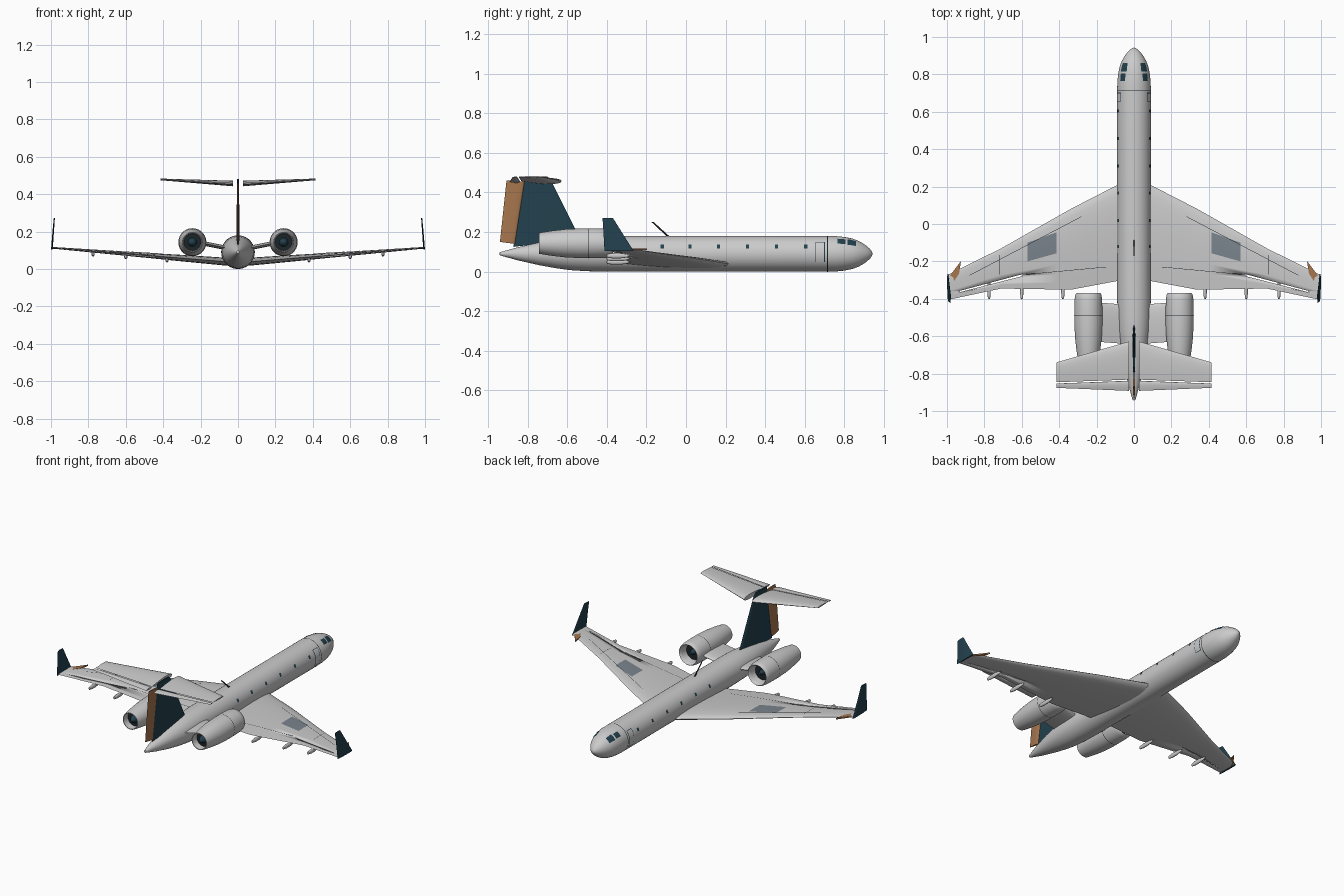
import bpy, bmesh, math
from mathutils import Vector as V

if "Cube" in bpy.data.objects:
    bpy.data.objects.remove(bpy.data.objects["Cube"])

ZC = 0.09  # fuselage axis height


def mat(name, rgb):
    m = bpy.data.materials.new(name)
    m.diffuse_color = (*rgb, 1)
    m.use_nodes = True
    m.node_tree.nodes["Principled BSDF"].inputs["Base Color"].default_value = m.diffuse_color
    return m


BLUE = mat("deep_blue", (0.016, 0.052, 0.075))
ORANGE = mat("copper", (0.38, 0.18, 0.075))
DARK = mat("dark", (0.012, 0.018, 0.022))
PANEL = mat("panel_grey", (0.2, 0.235, 0.27))


def make(name, verts, faces, material=None, mirror=False, smooth=35):
    bm = bmesh.new()
    vs = [bm.verts.new(v) for v in verts]
    for f in faces:
        bm.faces.new([vs[i] for i in f])
    bmesh.ops.remove_doubles(bm, verts=bm.verts, dist=1e-5)
    bmesh.ops.recalc_face_normals(bm, faces=bm.faces)
    me = bpy.data.meshes.new(name)
    bm.to_mesh(me)
    bm.free()
    ob = bpy.data.objects.new(name, me)
    bpy.context.collection.objects.link(ob)
    if material:
        me.materials.append(material)
    bpy.ops.object.select_all(action='DESELECT')
    ob.select_set(True)
    bpy.context.view_layer.objects.active = ob
    bpy.ops.object.shade_smooth_by_angle(angle=math.radians(smooth))
    if mirror:
        ob.modifiers.new("Mirror", 'MIRROR').use_mirror_merge = False
    return ob


def grid_faces(rows, n, wrap):
    return [(i * n + j, i * n + (j + 1) % n, (i + 1) * n + (j + 1) % n, (i + 1) * n + j)
            for i in range(rows - 1) for j in range(n if wrap else n - 1)]


def lathe(name, prof, cx=0, cz=ZC, seg=40, **kw):
    """Revolve (radius, y) points around a lengthwise axis."""
    vs = [(cx + r * math.cos(2 * math.pi * k / seg), y, cz + r * math.sin(2 * math.pi * k / seg))
          for r, y in prof for k in range(seg)]
    return make(name, vs, grid_faces(len(prof), seg, True), **kw)


def half_thick(u):
    return 5 * (.2969 * u ** .5 - .126 * u - .3516 * u * u + .2843 * u ** 3 - .1036 * u ** 4)


def foil(name, sections, n, **kw):
    """Loft an airfoil through (leading point, trailing point, thickness)."""
    us = [(1 - math.cos(math.pi * k / 10)) / 2 for k in range(11)]
    loop = [(u, 1) for u in us] + [(u, -1) for u in us[-1:0:-1]]
    vs = [V(a).lerp(V(b), u) + V(n) * (s * t * half_thick(u)) for a, b, t in sections for u, s in loop]
    m = len(loop)
    faces = grid_faces(len(sections), m, True)
    faces += [tuple(range(m)), tuple(range(len(vs) - m, len(vs)))]
    return make(name, vs, faces, **kw)


def prism(name, pts, z0, z1, **kw):
    k = len(pts)
    vs = [(x, y, z) for z in (z0, z1) for x, y in pts]
    return make(name, vs, grid_faces(2, k, True) + [tuple(range(k)), tuple(range(k, 2 * k))], **kw)


def interp(table, x, col):
    for a, b in zip(table, table[1:]):
        if a[0] <= x <= b[0]:
            return a[col] + (b[col] - a[col]) * (x - a[0]) / (b[0] - a[0])
    return table[-1][col]


# Fuselage: (y, radius)
BODY = [(-.943, 0), (-.94, .008), (-.85, .033), (-.74, .058), (-.65, .074), (-.58, .083), (-.5, .088),
        (-.4, .09), (.72, .09), (.76, .089), (.80, .085), (.84, .077), (.87, .066), (.895, .052),
        (.915, .038), (.93, .024), (.94, .01), (.943, 0)]
lathe("fuselage", [(r, y) for y, r in BODY])


def skin(name, y0, y1, a0, a1, material=None, off=.0015, mirror=True):
    """Thin panel following the fuselage surface (angles in degrees from the side)."""
    ny, na = 4, max(5, int(abs(a1 - a0) / 6))
    vs = []
    for i in range(ny + 1):
        y = y0 + (y1 - y0) * i / ny
        r = interp(BODY, y, 1) + off
        for j in range(na + 1):
            a = math.radians(a0 + (a1 - a0) * j / na)
            vs.append((r * math.cos(a), y, ZC + r * math.sin(a)))
    return make(name, vs, grid_faces(ny + 1, na + 1, False), material=material, mirror=mirror)


# Cabin windows, doors, cockpit glass, seam
for i, y in enumerate((-.12, .02, .165, .31, .457, .605)):
    skin(f"cabin_window_{i}", y - .008, y + .008, 17, 30, BLUE)
skin("door_frame", .654, .702, -28, 41, BLUE, .001)
skin("door", .658, .698, -26, 39, None, .002)
skin("side_glass", .765, .805, 35, 58, BLUE)
skin("windshield", .815, .86, 33, 62, BLUE)
skin("nose_seam", .713, .717, 0, 360, DARK, .001, mirror=False)

# Main wing: (x, leading y, trailing y, thickness)
WING = [(0, .25, -.30, .042), (.09, .208, -.305, .042), (.33, .085, -.35, .034), (.41, .04, -.35, .03),
        (.71, -.13, -.345, .019), (.992, -.27, -.405, .009)]


def wing_z(x):
    return .034 + .08 * x


wing = foil("main_wing", [((x, a, wing_z(x)), (x, b, wing_z(x)), t) for x, a, b, t in WING], (0, 0, 1))
# Aileron slot cut through the wing
cutter = prism("slot_cutter", [(.595, -.268), (.93, -.357), (.93, -.364), (.595, -.278)], -.1, .3)
cutter.hide_render = True
mod = wing.modifiers.new("Slot", 'BOOLEAN')
mod.operation, mod.object = 'DIFFERENCE', cutter
bpy.context.view_layer.objects.active = wing
bpy.ops.object.modifier_apply(modifier="Slot")
bpy.data.objects.remove(cutter)
wing.modifiers.new("Mirror", 'MIRROR').use_mirror_merge = False


def wing_patch(name, p, material, n=5):
    """Quad panel (inner front, outer front, outer rear, inner rear) on the wing top."""
    p = [V(q) for q in p]
    vs = []
    for i in range(n + 1):
        for j in range(n + 1):
            q = p[0].lerp(p[1], i / n).lerp(p[3].lerp(p[2], i / n), j / n)
            le, te, t = (interp(WING, q.x, c) for c in (1, 2, 3))
            u = min(max((q.y - le) / (te - le), 0), 1)
            vs.append((q.x, q.y, wing_z(q.x) + t * half_thick(u) + .0012))
    make(name, vs, grid_faces(n + 1, n + 1, False), material=material, mirror=True)


wing_patch("wing_panel", [(.415, -.045), (.57, -.10), (.57, -.20), (.415, -.157)], PANEL)
for i, (a, b) in enumerate([((.28, .04), (.88, -.275)), ((.72, -.165), (.72, -.27)), ((.15, -.23), (.58, -.27))]):
    d = V((b[1] - a[1], a[0] - b[0])).normalized() * .0012
    wing_patch(f"wing_seam_{i}", [V(a) - d, V(b) - d, V(b) + d, V(a) + d], DARK)

# Flap track pods
for i, x in enumerate((.38, .6, .775)):
    prof = [(0, -.403), (.006, -.398), (.009, -.37), (.009, -.335), (.006, -.30), (0, -.275)]
    pod = lathe(f"flap_pod_{i}", prof, x, 0, 12, mirror=True)
    for v in pod.data.vertices:
        v.co.z = v.co.z * 1.5 + wing_z(x) - .016

# Winglets with copper roots
foil("winglet", [((.995, -.265, .105), (.995, -.412, .105), .009),
                 ((.988, -.325, .20), (.988, -.417, .20), .008),
                 ((.982, -.37, .272), (.982, -.422, .272), .006)], (1, 0, 0), material=BLUE, mirror=True)
prism("winglet_root", [(.925, -.198), (.994, -.29), (.965, -.31), (.935, -.265)], .108, .116,
      material=ORANGE, mirror=True)

# Engines: nacelle, fan, spinner, exhaust
EX, EZ = .244, .143
lathe("nacelle", [(.05, -.43), (.055, -.39), (.06, -.374), (.064, -.37), (.069, -.376), (.073, -.40), (.075, -.46),
                  (.075, -.53), (.071, -.61), (.063, -.68), (.053, -.742), (.049, -.742), (.045, -.69)],
      EX, EZ, mirror=True)
lathe("fan_disc", [(0, -.425), (.052, -.425)], EX, EZ, material=DARK, mirror=True)
lathe("spinner", [(0, -.39), (.008, -.396), (.017, -.424)], EX, EZ, 24, material=BLUE, mirror=True)
lathe("exhaust_disc", [(0, -.70), (.0475, -.70)], EX, EZ, material=DARK, mirror=True)
lathe("exhaust_cone", [(.024, -.70), (.016, -.72), (0, -.738)], EX, EZ, 24, material=BLUE, mirror=True)
lathe("nacelle_seam", [(.0756, -.489), (.0756, -.492)], EX, EZ, material=DARK, mirror=True)
foil("pylon", [((.06, -.43, .112), (.06, -.64, .112), .024), ((.19, -.42, .138), (.19, -.63, .138), .024)],
     (0, 0, 1), mirror=True)

# Vertical tail and rudder
foil("tail_fin", [((0, -.535, .165), (0, -.872, .125), .016), ((0, -.68, .455), (0, -.82, .455), .012),
                  ((0, -.70, .48), (0, -.817, .48), .01)], (1, 0, 0), material=BLUE)
foil("rudder", [((0, -.865, .14), (0, -.94, .15), .012), ((0, -.816, .455), (0, -.907, .46), .01)],
     (1, 0, 0), material=ORANGE)

# Horizontal tail and elevators
foil("tailplane", [((.027, -.628, .457), (.027, -.832, .457), .03), ((.415, -.74, .479), (.415, -.846, .479), .009)],
     (0, 0, 1), mirror=True)
foil("elevator", [((.027, -.838, .455), (.027, -.892, .453), .012), ((.415, -.853, .478), (.415, -.876, .477), .006)],
     (0, 0, 1), mirror=True)

# Roof antenna
foil("antenna", [((0, -.08, .175), (0, -.094, .175), .008), ((0, -.163, .25), (0, -.174, .25), .006)],
     (1, 0, 0), material=DARK)
